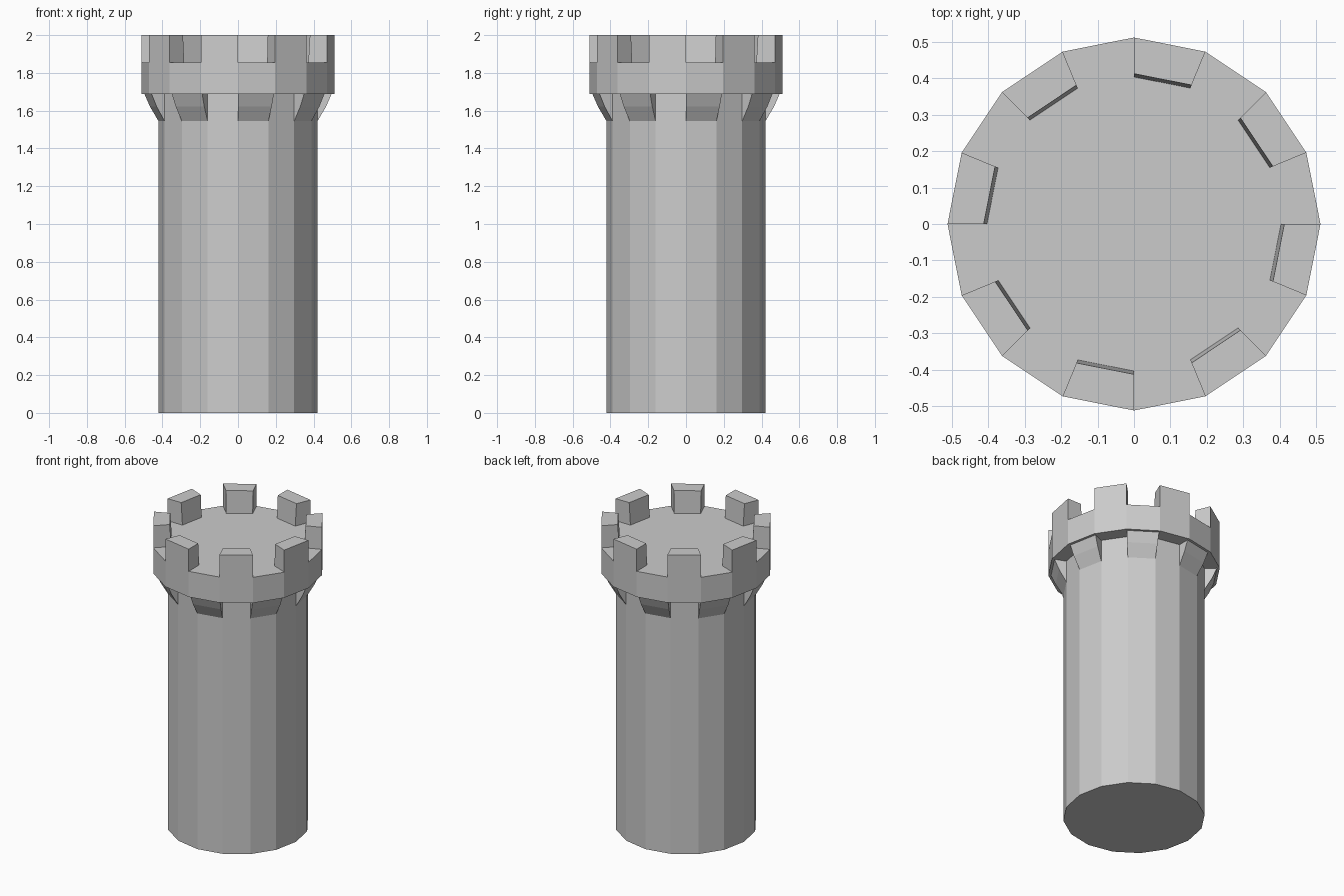
import bpy, bmesh
from math import cos, sin, tau

if "Cube" in bpy.data.objects:
    bpy.data.objects.remove(bpy.data.objects["Cube"])

SIDES = 16
STEP = tau / SIDES


def make_object(name, bm):
    bmesh.ops.recalc_face_normals(bm, faces=bm.faces)
    mesh = bpy.data.meshes.new(name)
    bm.to_mesh(mesh)
    bm.free()
    bpy.context.collection.objects.link(bpy.data.objects.new(name, mesh))


def ring(bm, r, z):
    return [bm.verts.new((r * cos(i * STEP), r * sin(i * STEP), z)) for i in range(SIDES)]


def drum(name, profile):
    """Faceted solid with caps from (radius, z) points."""
    bm = bmesh.new()
    rings = [ring(bm, r, z) for r, z in profile]
    for a, b in zip(rings, rings[1:]):
        for i in range(SIDES):
            j = (i + 1) % SIDES
            bm.faces.new((a[i], a[j], b[j], b[i]))
    bm.faces.new(rings[0][::-1])
    bm.faces.new(rings[-1])
    make_object(name, bm)


def sectors(name, profile, first):
    """Closed (radius, z) profile spanning every second facet."""
    bm = bmesh.new()
    n = len(profile)
    for k in range(first, first + SIDES, 2):
        a, b = [[bm.verts.new((r * cos(t * STEP), r * sin(t * STEP), z))
                 for r, z in profile] for t in (k, k + 1)]
        for i in range(n):
            j = (i + 1) % n
            bm.faces.new((a[i], a[j], b[j], b[i]))
        bm.faces.new(a[::-1])
        bm.faces.new(b)
    make_object(name, bm)


# Tower body and overhanging platform
drum("tower_shaft", [(0.421, 0), (0.421, 1.69)])
drum("platform", [(0.511, 1.687), (0.511, 1.855)])

# Battlements, with slightly sloped inner faces
sectors("battlements", [(0.511, 1.855), (0.511, 2.0), (0.412, 2.0), (0.403, 1.855)], -1)

# Brackets under the gaps between battlements
sectors("brackets", [(0.40, 1.545), (0.421, 1.545), (0.467, 1.623), (0.495, 1.688), (0.40, 1.688)], 0)
